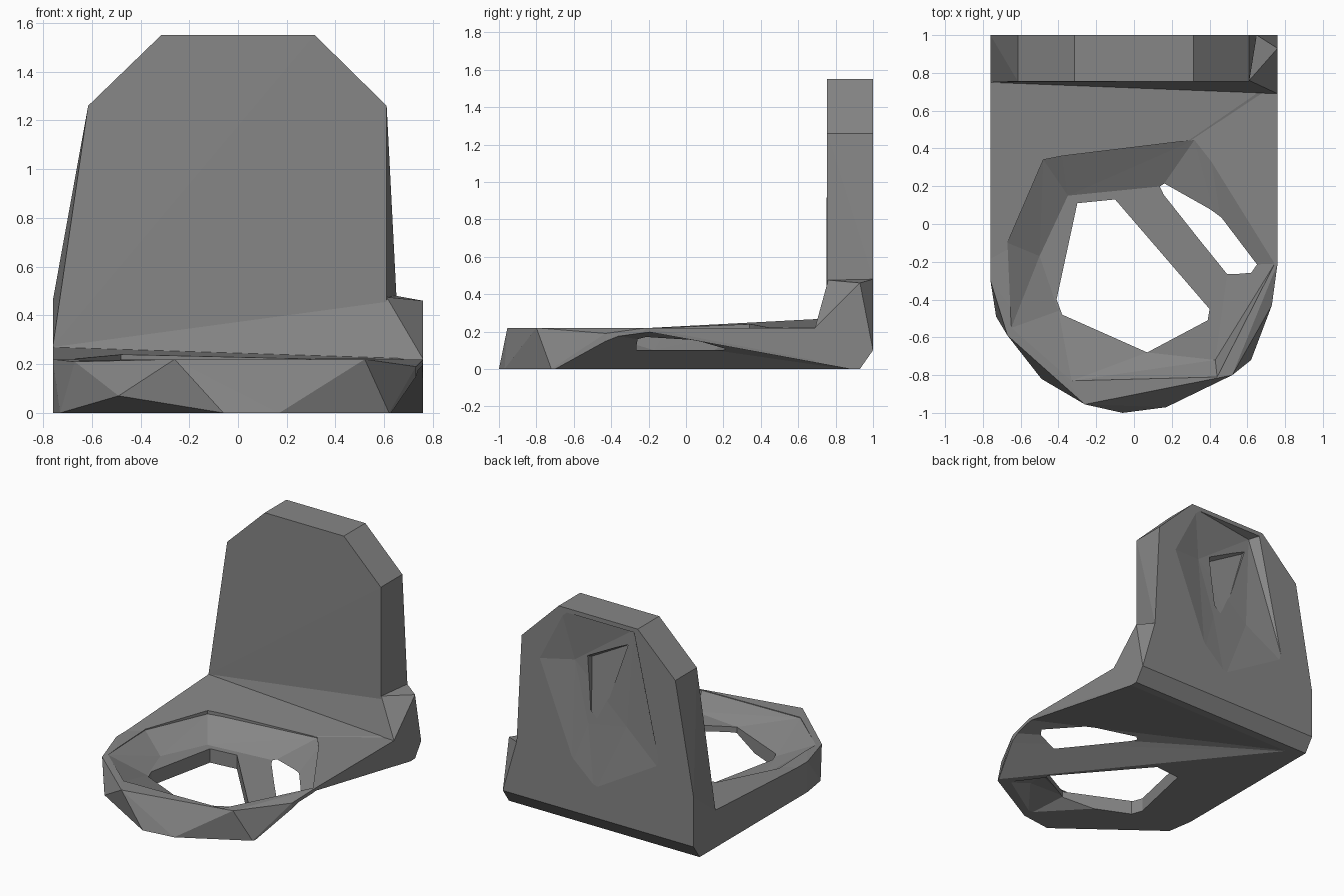
import bpy, bmesh

if "Cube" in bpy.data.objects:
    bpy.data.objects.remove(bpy.data.objects["Cube"])


def hull(name, pts):
    """Faceted solid wrapped around a few key points."""
    bm = bmesh.new()
    for p in pts:
        bm.verts.new(p)
    bmesh.ops.convex_hull(bm, input=bm.verts[:])
    loose = [v for v in bm.verts if not v.link_faces]
    bmesh.ops.delete(bm, geom=loose, context='VERTS')
    bmesh.ops.recalc_face_normals(bm, faces=bm.faces[:])
    me = bpy.data.meshes.new(name)
    bm.to_mesh(me)
    bm.free()
    ob = bpy.data.objects.new(name, me)
    bpy.context.collection.objects.link(ob)
    return ob


def combine(target, other, op):
    """Apply a boolean and remove the helper."""
    other.hide_render = True
    mod = target.modifiers.new(op, 'BOOLEAN')
    mod.operation, mod.object, mod.solver = op, other, 'EXACT'
    bpy.context.view_layer.objects.active = target
    bpy.ops.object.modifier_apply(modifier=mod.name)
    bpy.data.objects.remove(other)


def at(z, outline):
    return [(x, y, z) for x, y in outline]


# Base slab with rounded front, alternating facet points
bracket = hull("ring_bracket",
    at(0.22, [(-.76, -.3), (-.26, -.955), (.52, -.8), (.76, -.21), (.76, .7),
              (-.76, .75)])
    + at(0, [(-.76, .93), (.76, .93), (-.76, -.3), (-.73, -.49), (-.06, -1),
             (.17, -.97), (.62, -.72), (.73, -.43)])
    + [(-.67, -.59, .21), (-.49, -.82, .07), (.73, -.43, .19)])

# Wedge joining the slab to the upright plate
wedge = hull("wedge", [
    (-.76, .75, .27), (.76, .69, .22), (.76, .93, .46), (.61, .76, .475),
    (.65, 1, .48), (-.76, 1, .46), (-.76, 1, .1), (.76, 1, .1),
    (-.76, .93, 0), (.76, .93, 0), (-.76, .69, 0), (.76, .69, 0)])

# Low rise along the rear left of the slab
rise = hull("rise", [
    (-.76, .76, .27), (-.76, -.28, .215), (-.65, .6, .23), (.75, .72, .215),
    (-.76, .76, .1), (-.76, -.28, .1), (.75, .72, .1), (.75, .76, .225)])

# Upright plate with clipped top corners
plate = hull("plate",
    [(x, y, z) for y in (.755, 1) for x, z in
     ((-.615, 1.26), (-.315, 1.55), (.315, 1.55), (.61, 1.26))]
    + [(-.76, .75, .27), (.61, .755, .3), (-.76, 1, .46), (-.76, 1, .2),
       (.61, 1, .87), (.65, 1, .48), (.65, 1, .2)])

# Shallow sloping recess in the back of the plate, with a small deeper slot
recess = hull("recess_cutter", [
    (.49, 1.005, 1.13), (.29, 1.005, 1.52), (-.29, 1.005, 1.52),
    (-.5, 1.005, .58), (.21, 1.005, .43), (.03, 1.005, .27),
    (-.24, .94, 1.5), (.22, .95, 1.17), (.1, .97, .75), (-.2, .96, .8)])
slot = hull("slot_cutter", [
    (.12, 1, 1.25), (.12, .9, 1.2), (-.2, .92, 1.38), (-.2, 1, 1.4),
    (.08, .96, .8), (.0, .97, .8)])

# Seat of the ring: wide rim tapering down to the opening
rim = [(-.67, -.1), (-.65, -.55), (-.48, .34), (-.38, .36), (.32, .445),
       (.41, .33), (.745, -.21), (-.33, -.83), (.44, -.81)]
seat = hull("seat_cutter", at(.3, rim) + at(.215, rim)
    + at(.1, [(-.5, -.17), (-.35, .15), (.15, .2), (.5, -.22),
              (.43, -.72), (.07, -.68), (-.4, -.46)]))

# Opening through the floor
hole_outline = [(-.41, -.4), (-.3, .11), (-.1, .13), (.4, -.45), (.39, -.51),
                (.07, -.68), (-.38, -.48)]
hole = hull("hole_cutter", at(-.1, hole_outline) + at(.3, hole_outline))

# Undercut along the right side, hollowing the floor from the rear left corner
undercut = hull("undercut_cutter", [
    (.78, .93, -.01), (.78, -.21, .2), (.78, -.4, .18), (.72, -.44, .14),
    (.64, -.74, -.01), (-.7, .92, -.01), (.55, .22, .12), (.58, -.35, .05),
    (.5, .15, -.01), (.54, -.35, -.01), (.78, -.7, -.01)])

# Flare of the opening on the underside, towards the front right
flare = hull("flare_cutter",
    at(-.01, [(.56, -.68), (.17, -.93), (-.24, -.5), (.39, -.45)])
    + at(.06, [(.36, -.55), (.07, -.67), (.36, -.68)]))

for part in (wedge, rise, plate):
    combine(bracket, part, 'UNION')
for cutter in (recess, slot, seat, hole, undercut, flare):
    combine(bracket, cutter, 'DIFFERENCE')

# Dark grey finish
grey = bpy.data.materials.new("dark_grey")
grey.diffuse_color = (.24, .24, .24, 1)
grey.use_nodes = True
grey.node_tree.nodes["Principled BSDF"].inputs["Base Color"].default_value = grey.diffuse_color
bracket.data.materials.clear()
bracket.data.materials.append(grey)
for face in bracket.data.polygons:
    face.material_index = 0
